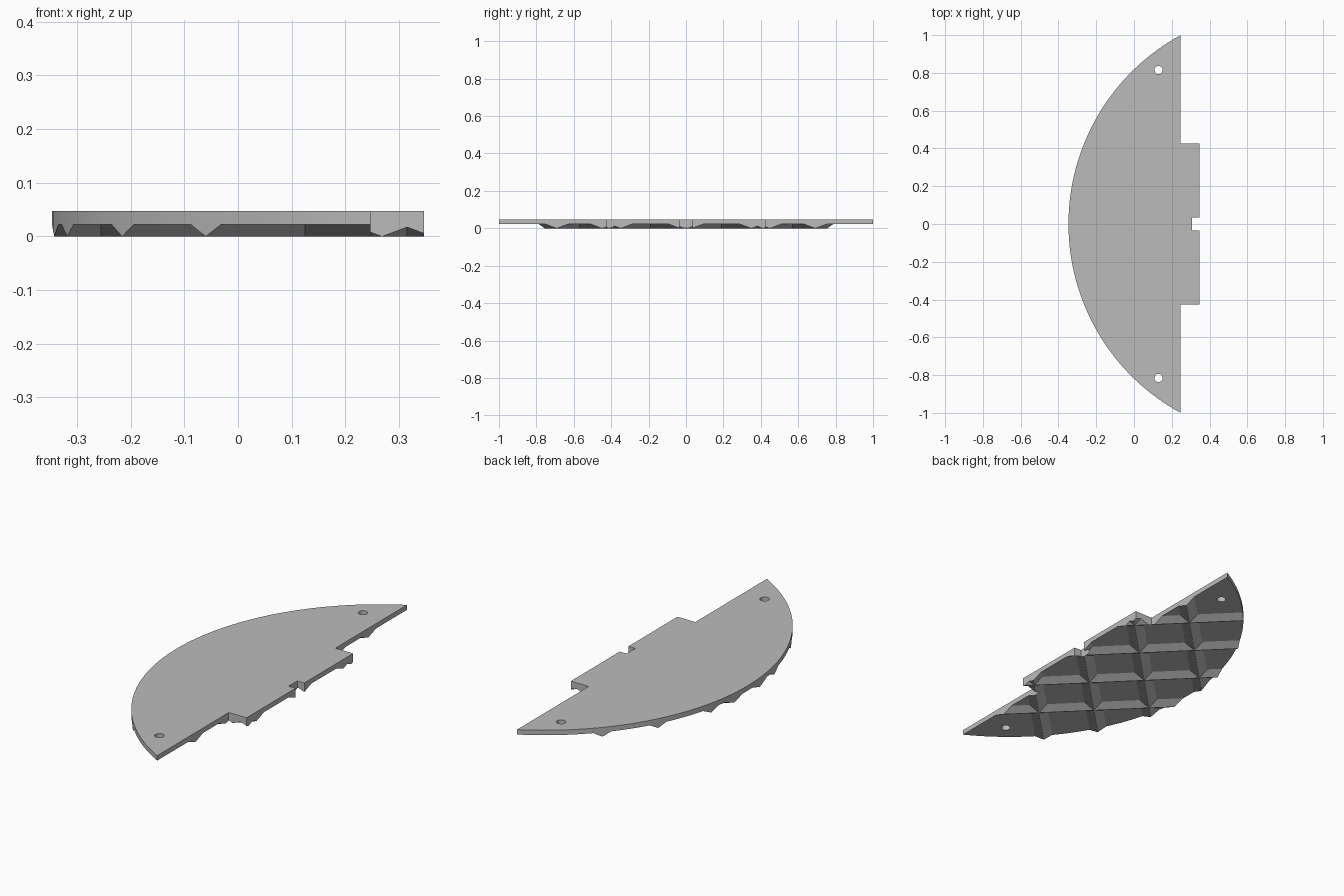
import bpy
import bmesh
import math

cube = bpy.data.objects.get("Cube")
if cube:
    bpy.data.objects.remove(cube, do_unlink=True)

HALF_X = 0.347        # half of the overall width
EDGE = 0.247          # long straight edge
TAB = 0.427           # half length of the tab on the straight edge
NOTCH_X, NOTCH_Y = 0.308, 0.035
THICK, FLOOR = 0.047, 0.022
RIDGE = 0.042         # half width of a ridge at its foot
CREST = 0.0006        # half width of a ridge at its crest
SPREAD = 2.0          # reach of the outermost pockets

grey = bpy.data.materials.new("light_grey")
grey.use_nodes = True
grey.diffuse_color = (0.5, 0.5, 0.5, 1)
grey.node_tree.nodes["Principled BSDF"].inputs["Base Color"].default_value = (0.5, 0.5, 0.5, 1)


def make_object(name, bm):
    bmesh.ops.recalc_face_normals(bm, faces=bm.faces)
    mesh = bpy.data.meshes.new(name)
    bm.to_mesh(mesh)
    bm.free()
    mesh.materials.append(grey)
    obj = bpy.data.objects.new(name, mesh)
    bpy.context.collection.objects.link(obj)
    return obj


def loft(bm, rings):
    """Closed solid through a stack of matching rings."""
    loops = [[bm.verts.new(p) for p in ring] for ring in rings]
    count = len(loops[0])
    for low, high in zip(loops, loops[1:]):
        for i in range(count):
            j = (i + 1) % count
            bm.faces.new((low[i], low[j], high[j], high[i]))
    bm.faces.new(loops[0][::-1])
    bm.faces.new(loops[-1])


# Plate outline: circular arc, straight edge, tab and notch
sagitta = EDGE + HALF_X
radius = (1 + sagitta ** 2) / (2 * sagitta)
centre = radius - HALF_X
half_angle = math.asin(1 / radius)
STEPS = 64
outline = []
for i in range(STEPS + 1):
    a = half_angle * (1 - 2 * i / STEPS)
    outline.append((centre - radius * math.cos(a), radius * math.sin(a)))
side = [(EDGE, TAB), (HALF_X, TAB), (HALF_X, NOTCH_Y), (NOTCH_X, NOTCH_Y)]
outline += [(x, -y) for x, y in side] + side[::-1]

bm = bmesh.new()
loft(bm, [[(x, y, z) for x, y in outline] for z in (0, THICK)])
plate = make_object("ribbed_segment_plate", bm)

# Pockets between the diagonal ridges on the underside
lines = [c / math.sqrt(2) for c in (-0.445, -0.065, 0.315, 0.695)]
bounds = [-SPREAD] + lines + [SPREAD]
spans = list(zip(bounds, bounds[1:]))


def pocket_ring(u, v, inset, z):
    corners = [(u[0] + inset, v[0] + inset), (u[1] - inset, v[0] + inset),
               (u[1] - inset, v[1] - inset), (u[0] + inset, v[1] - inset)]
    r = math.sqrt(0.5)
    return [((a + b) * r, (a - b) * r, z) for a, b in corners]


bm = bmesh.new()
for u in spans:
    for v in spans:
        loft(bm, [pocket_ring(u, v, CREST, -0.02),
                  pocket_ring(u, v, CREST, 0),
                  pocket_ring(u, v, RIDGE, FLOOR)])
pockets = make_object("pocket_cutter", bm)

# Two screw holes near the tips
bm = bmesh.new()
for sign in (-1, 1):
    ring = [(0.13 + 0.022 * math.cos(t * math.tau / 32),
             sign * 0.815 + 0.022 * math.sin(t * math.tau / 32)) for t in range(32)]
    loft(bm, [[(x, y, z) for x, y in ring] for z in (-0.05, 0.1)])
holes = make_object("hole_cutter", bm)

# Cut the plate and bake the result
cutters = (pockets, holes)
for cutter in cutters:
    cutter.hide_render = True
    mod = plate.modifiers.new(cutter.name, "BOOLEAN")
    mod.operation = "DIFFERENCE"
    mod.solver = "EXACT"
    mod.object = cutter
graph = bpy.context.evaluated_depsgraph_get()
baked = bpy.data.meshes.new_from_object(plate.evaluated_get(graph))
plate.modifiers.clear()
plate.data = baked
for cutter in cutters:
    bpy.data.objects.remove(cutter, do_unlink=True)

# Smooth the curved rim, keep all real edges sharp
bpy.ops.object.select_all(action="DESELECT")
plate.select_set(True)
bpy.context.view_layer.objects.active = plate
bpy.ops.object.shade_smooth_by_angle(angle=math.radians(20))
